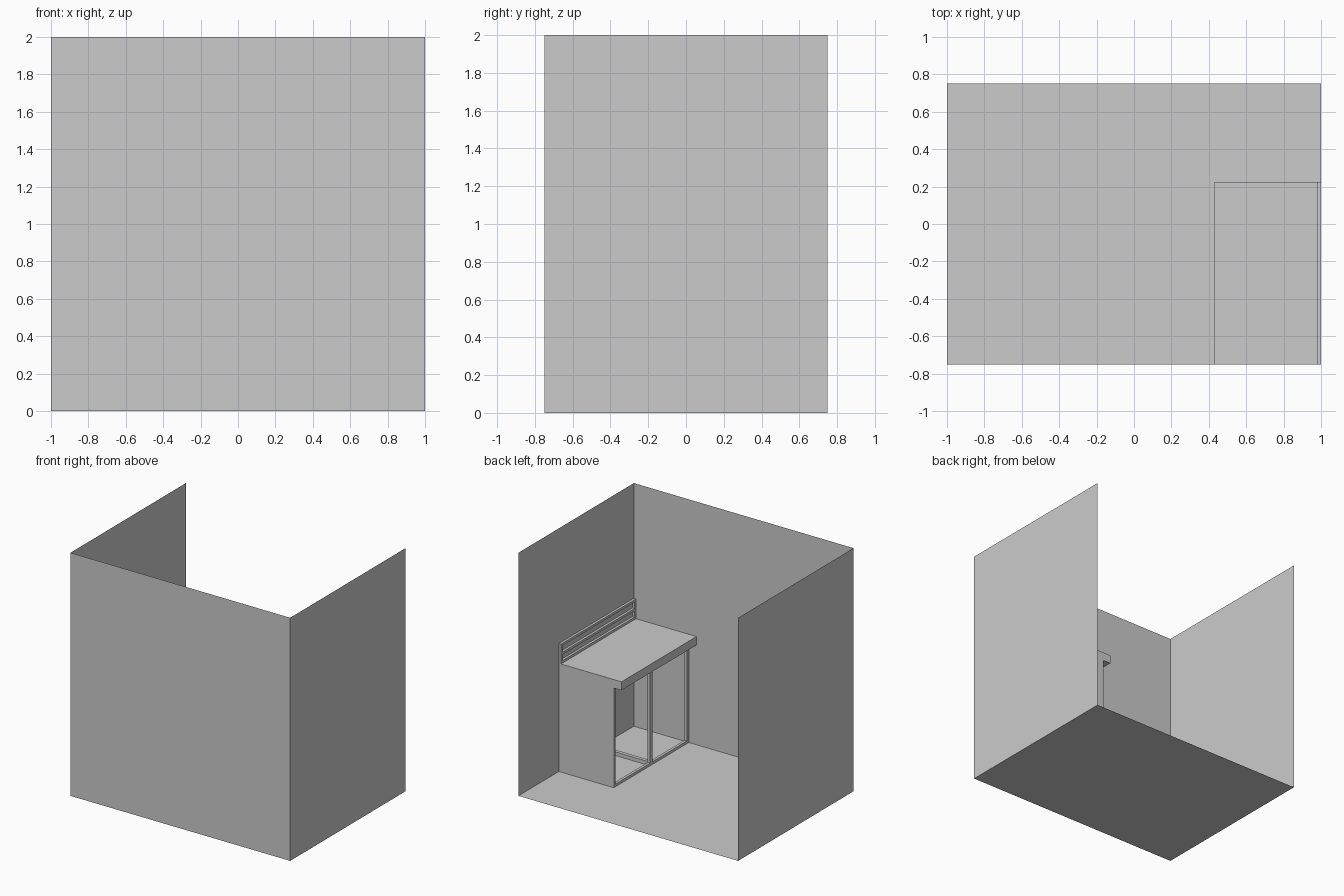
import bpy, bmesh

if "Cube" in bpy.data.objects:
    bpy.data.objects.remove(bpy.data.objects["Cube"])

W, D, H = 1.0, 0.75, 2.0          # half width, half depth, height of the room
END, FRONT = 0.225, 0.5           # free end (y) and front face (x) of the counter base
UNDER, TOP = 0.82, 0.89           # underside and top of the worktop
T = 0.022                         # frame bar thickness


def make_object(name, bm):
    mesh = bpy.data.meshes.new(name)
    bm.to_mesh(mesh)
    bm.free()
    obj = bpy.data.objects.new(name, mesh)
    bpy.context.collection.objects.link(obj)
    return obj


def sheet(name, corners):
    bm = bmesh.new()
    bm.faces.new([bm.verts.new(c) for c in corners])
    return make_object(name, bm)


def box(name, x, y, z):
    bm = bmesh.new()
    bmesh.ops.create_cube(bm, size=1)
    for v in bm.verts:
        v.co = [(r[0] + r[1]) / 2 + c * (r[1] - r[0]) for r, c in zip((x, y, z), v.co)]
    return make_object(name, bm)


# Room shell: floor and three thin walls, open at the back and top
sheet("floor", [(-W, -D, 0), (W, -D, 0), (W, D, 0), (-W, D, 0)])
sheet("front_wall", [(W, -D, 0), (-W, -D, 0), (-W, -D, H), (W, -D, H)])
for name, x in (("left_wall", -W), ("right_wall", W)):
    sheet(name, [(x, -D, 0), (x, D, 0), (x, D, H), (x, -D, H)])

# Worktop overhanging the base, and the solid end panel
box("worktop", (0.43, W), (-D, END), (UNDER, TOP))
box("end_panel", (FRONT, W), (END - T, END), (0, UNDER))

# Open front frame: posts and rails
mid = (END - D) / 2
for name, y in (("wall_post", -D), ("middle_post", mid - 0.015)):
    w = 0.03 if name == "middle_post" else T
    box(name, (FRONT, FRONT + T), (y, y + w), (0, UNDER))
for name, z in (("bottom_rail", 0), ("top_rail", UNDER - T)):
    box(name, (FRONT, FRONT + T), (-D, END - T), (z, z + T))

# Central support frame running back to the wall
for name, z in (("divider_bottom_rail", 0), ("divider_top_rail", UNDER - 0.03)):
    box(name, (FRONT + T, W), (mid - 0.015, mid + 0.015), (z, z + 0.03))
box("divider_back_post", (W - T, W), (mid - 0.015, mid + 0.015), (0.03, UNDER - 0.03))

# Slatted backsplash: three rails between two end stiles
x = (0.98, W)
for i, z in enumerate((TOP, 0.96, 1.033)):
    box(f"backsplash_rail_{i}", x, (-D, END), (z, z + 0.02))
for name, y in (("near", END - 0.02), ("far", -D)):
    box(f"backsplash_stile_{name}", x, (y, y + 0.02), (TOP, 1.053))
